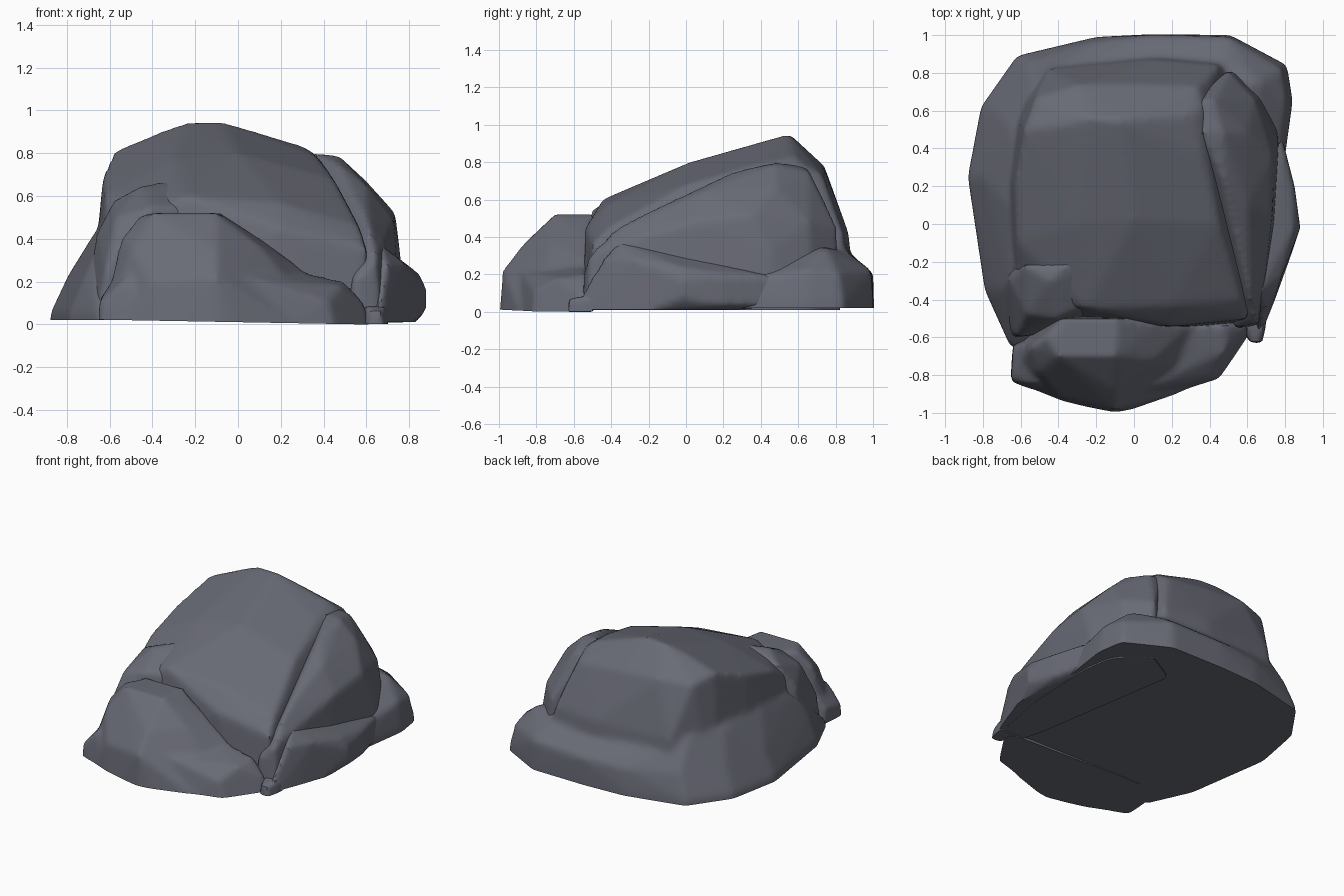
import bpy, bmesh, math
from mathutils import Vector

stone = bpy.data.materials.new("slate_grey")
stone.diffuse_color = (0.14, 0.146, 0.18, 1)


def rock(name, hulls, floor=(0, 0, 0.02), tilt=(0, 0, 1), smooth=5, voxel=0.02):
    """Weathered stone: hulls fused by voxel remesh, smoothed, then cut flat at the floor."""
    me = bpy.data.meshes.new(name)
    whole = bmesh.new()
    for pts in hulls:
        bm = bmesh.new()
        for p in pts:
            bm.verts.new(p)
        res = bmesh.ops.convex_hull(bm, input=bm.verts)
        junk = [g for g in res["geom_interior"] if isinstance(g, bmesh.types.BMVert)]
        bmesh.ops.delete(bm, geom=junk, context='VERTS')
        bm.to_mesh(me)
        bm.free()
        whole.from_mesh(me)
    whole.to_mesh(me)
    whole.free()
    ob = bpy.data.objects.new(name, me)
    bpy.context.collection.objects.link(ob)
    m = ob.modifiers.new("remesh", 'REMESH')
    m.mode = 'VOXEL'
    m.voxel_size = voxel
    m = ob.modifiers.new("smooth", 'SMOOTH')
    m.factor = 0.5
    m.iterations = smooth
    dg = bpy.context.evaluated_depsgraph_get()
    soft = bpy.data.meshes.new_from_object(ob.evaluated_get(dg))
    ob.modifiers.clear()
    ob.data = soft
    bm = bmesh.new()
    bm.from_mesh(soft)
    cut = bmesh.ops.bisect_plane(bm, geom=bm.verts[:] + bm.edges[:] + bm.faces[:],
                                 plane_co=floor, plane_no=Vector(tilt).normalized(), clear_inner=True)
    edges = [e for e in cut["geom_cut"] if isinstance(e, bmesh.types.BMEdge)]
    bmesh.ops.contextual_create(bm, geom=edges)
    bmesh.ops.recalc_face_normals(bm, faces=bm.faces)
    bm.to_mesh(soft)
    bm.free()
    soft.materials.clear()
    soft.materials.append(stone)
    bpy.ops.object.select_all(action='DESELECT')
    ob.select_set(True)
    bpy.context.view_layer.objects.active = ob
    bpy.ops.object.shade_smooth_by_angle(angle=math.radians(40))
    return ob


def down(outline, z=-0.15):
    """Outline repeated below the floor, so the cut leaves a crisp base."""
    return [(x, y, z) for x, y in outline]


# Low skirt around the back and left
edge = [(-0.88, 0.25), (-0.81, 0.62), (-0.62, 0.89), (-0.2, 0.99), (0.1, 1.005), (0.51, 1.0),
        (0.81, 0.84), (0.84, 0.65), (0.76, 0.2), (0.68, -0.5), (-0.65, -0.66), (-0.79, -0.35), (-0.82, 0)]
skirt = down(edge) + [(x, y, 0.05) for x, y in edge] + [
    (-0.8, 0.25, 0.22), (-0.73, 0.6, 0.22), (-0.55, 0.86, 0.22), (-0.2, 0.97, 0.2), (0.1, 1.0, 0.21),
    (0.5, 0.99, 0.22), (0.78, 0.82, 0.2), (0.81, 0.65, 0.22), (-0.72, -0.35, 0.22),
    (-0.67, 0.1, 0.43), (-0.65, 0.5, 0.43), (-0.65, -0.3, 0.38), (-0.53, 0.74, 0.42),
    (0.1, 0.89, 0.3), (0.48, 0.87, 0.31), (0.66, 0.75, 0.34)]

# Main sloping boulder
core = [(-0.71, 0.3), (-0.67, 0.6), (-0.45, 0.85), (0.1, 0.92), (0.45, 0.91), (0.65, 0.68),
        (0.6, -0.5), (0.45, -0.55), (-0.2, -0.55), (-0.55, -0.5), (-0.7, -0.3)]
main = down(core) + [
    (-0.24, 0.56, 0.945), (-0.08, 0.55, 0.95), (0.01, 0.58, 0.905), (-0.36, 0.52, 0.9), (0.3, 0.58, 0.835),
    (0.36, 0.36, 0.79), (0.37, 0.6, 0.79), (-0.58, 0.5, 0.81), (-0.52, 0.67, 0.77), (-0.3, 0.74, 0.78),
    (0.0, 0.74, 0.76), (0.34, 0.73, 0.73), (-0.63, 0.2, 0.7), (-0.62, -0.1, 0.61), (0.0, 0.02, 0.8),
    (-0.3, 0.0, 0.77), (0.2, -0.43, 0.57), (-0.25, -0.45, 0.6), (0.57, -0.4, 0.46), (0.6, -0.5, 0.36),
    (0.45, 0.0, 0.68), (0.1, 0.87, 0.42), (0.45, 0.84, 0.42), (-0.45, 0.82, 0.42),
    (0.2, -0.54, 0.45), (-0.6, -0.4, 0.42)]
rock("main_boulder", [skirt, main], smooth=10)

# Right shoulder bulging beside the crack
rock("right_shoulder", [down([(0.5, -0.56), (0.68, -0.54), (0.76, -0.1), (0.78, 0.4), (0.74, 0.68),
                              (0.55, 0.84), (0.3, 0.7)]) + [
    (0.36, 0.48, 0.8), (0.47, 0.48, 0.79), (0.47, 0.25, 0.75), (0.3, 0.64, 0.78), (0.42, 0.66, 0.75),
    (0.6, 0.48, 0.67), (0.6, 0.1, 0.65), (0.735, 0.35, 0.52), (0.73, 0.05, 0.48), (0.69, -0.3, 0.38),
    (0.61, -0.36, 0.46), (0.65, -0.52, 0.3), (0.54, -0.55, 0.2), (0.64, 0.66, 0.48), (0.76, 0.45, 0.32),
    (0.5, 0.81, 0.45)]], floor=(0, 0, 0.01), smooth=6)

# Low slab leaning on the right side, with a chip at its front corner
rock("right_slab", [[
    (0.78, 0.47, 0.03), (0.78, 0.47, 0.19), (0.85, 0.2, 0.03), (0.85, 0.2, 0.19), (0.88, -0.02, 0.07),
    (0.88, -0.02, 0.17), (0.82, -0.2, 0.0), (0.845, -0.03, 0.24), (0.78, -0.28, 0.28), (0.73, -0.45, -0.05),
    (0.7, -0.44, 0.28), (0.67, -0.6, -0.05), (0.66, -0.58, 0.06), (0.6, -0.5, -0.05), (0.66, -0.36, 0.38),
    (0.5, 0.3, -0.05), (0.5, 0.3, 0.2), (0.7, 0, 0.28)]], floor=(0, 0, 0.012), smooth=4)
rock("corner_chip", [down([(0.55, -0.5), (0.7, -0.5), (0.69, -0.64), (0.6, -0.63)]) + [
    (0.58, -0.5, 0.09), (0.7, -0.5, 0.09), (0.67, -0.63, 0.07), (0.61, -0.62, 0.07)]],
     floor=(0, 0, 0.002), smooth=1)

# Small boulder on the left front corner
rock("left_knob", [down([(-0.68, -0.6), (-0.76, -0.35), (-0.7, -0.1), (-0.25, -0.2), (-0.25, -0.55)]) + [
    (-0.58, -0.22, 0.58), (-0.33, -0.2, 0.67), (-0.25, -0.24, 0.65), (-0.25, -0.44, 0.55),
    (-0.45, -0.3, 0.65), (-0.4, -0.5, 0.55), (-0.57, -0.48, 0.5), (-0.66, -0.3, 0.43),
    (-0.62, -0.6, 0.25)]], smooth=5)

# Front boulder: flat-topped body, tail to the right, chip on the left
body = down([(-0.64, -0.64), (-0.66, -0.84), (-0.36, -0.96), (-0.1, -1.01), (0.06, -0.98),
             (0.49, -0.83), (0.61, -0.66), (0.64, -0.5), (-0.5, -0.48)]) + [
    (-0.46, -0.6, 0.51), (-0.4, -0.7, 0.52), (-0.1, -0.7, 0.52), (-0.08, -0.5, 0.52), (-0.38, -0.5, 0.52),
    (-0.55, -0.65, 0.4), (-0.5, -0.78, 0.35), (-0.1, -0.88, 0.35), (-0.1, -0.98, 0.22),
    (-0.4, -0.91, 0.2), (0.12, -0.53, 0.39), (0.1, -0.72, 0.37), (0.3, -0.53, 0.26)]
tail = down([(0, -0.48), (0.64, -0.48), (0.61, -0.66), (0.49, -0.83), (0.05, -0.97)]) + [
    (0.05, -0.55, 0.3), (0.5, -0.53, 0.2), (0.48, -0.68, 0.18), (0.6, -0.55, 0.09), (0.05, -0.88, 0.22),
    (0.42, -0.81, 0.11)]
chip = down([(-0.64, -0.62), (-0.66, -0.84), (-0.4, -0.94), (-0.4, -0.6)]) + [
    (-0.64, -0.65, 0.13), (-0.65, -0.83, 0.1), (-0.52, -0.85, 0.22), (-0.55, -0.62, 0.26)]
rock("front_boulder", [body, tail, chip], floor=(0.6, 0, 0), tilt=(0.018, 0, 1), smooth=6)
